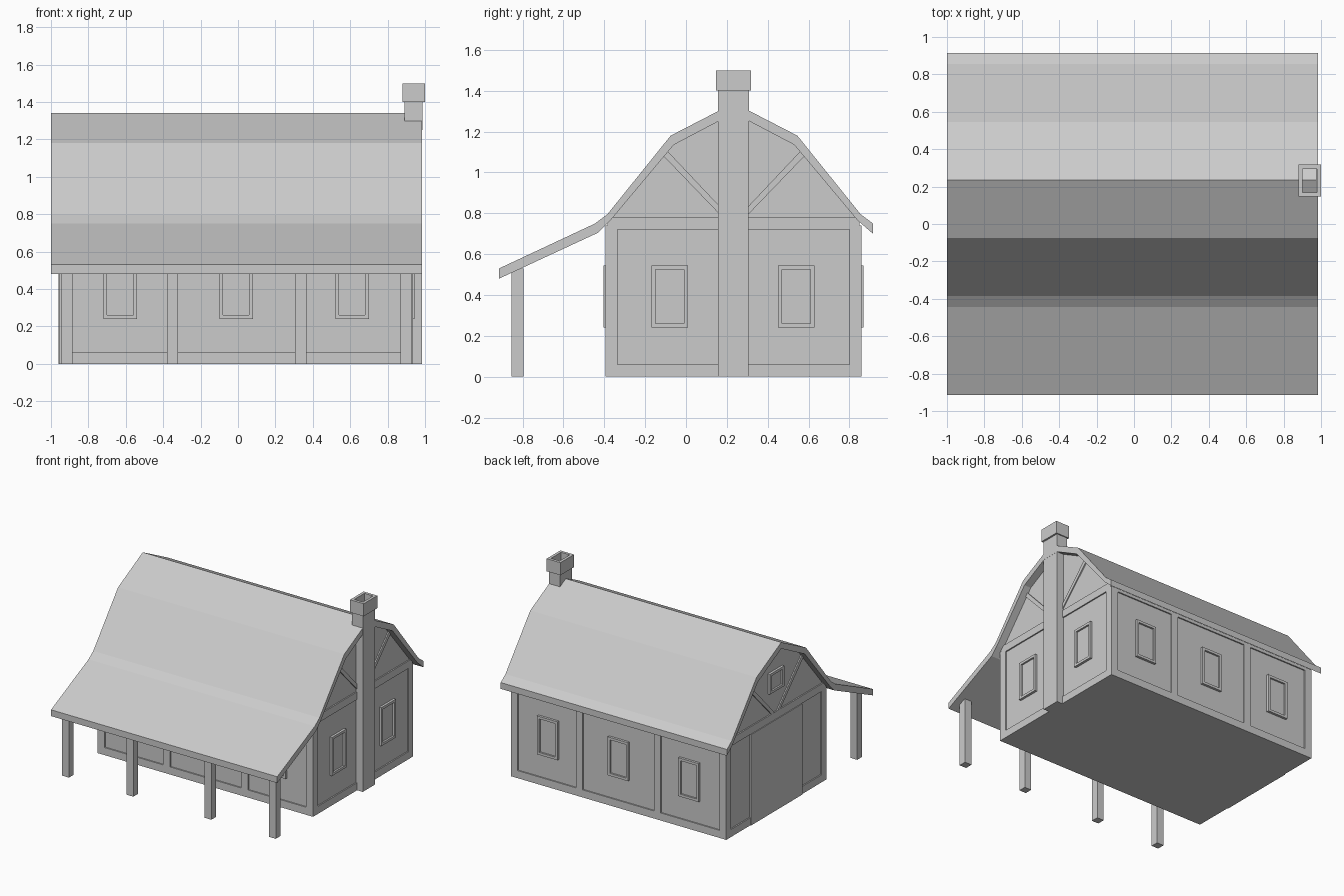
import bpy
import bmesh

cube = bpy.data.objects.get("Cube")
if cube:
    bpy.data.objects.remove(cube, do_unlink=True)

grey = bpy.data.materials.new("plain_grey")
grey.use_nodes = True
grey.diffuse_color = (0.6, 0.6, 0.6, 1)
grey.node_tree.nodes["Principled BSDF"].inputs["Base Color"].default_value = (0.6, 0.6, 0.6, 1)


def finish(name, bm):
    bmesh.ops.recalc_face_normals(bm, faces=bm.faces[:])
    mesh = bpy.data.meshes.new(name)
    bm.to_mesh(mesh)
    bm.free()
    mesh.materials.append(grey)
    obj = bpy.data.objects.new(name, mesh)
    bpy.context.scene.collection.objects.link(obj)
    return obj


def prism(name, profile, x0, x1):
    """Extrude a (y, z) outline along x."""
    bm = bmesh.new()
    face = bm.faces.new([bm.verts.new((x0, y, z)) for y, z in profile])
    out = bmesh.ops.extrude_face_region(bm, geom=[face])["geom"]
    moved = [v for v in out if isinstance(v, bmesh.types.BMVert)]
    bmesh.ops.translate(bm, verts=moved, vec=(x1 - x0, 0, 0))
    return finish(name, bm)


def boxes(name, parts):
    """One object from boxes given as (x0, x1, y0, y1, z0, z1)."""
    bm = bmesh.new()
    for x0, x1, y0, y1, z0, z1 in parts:
        for v in bmesh.ops.create_cube(bm, size=1)["verts"]:
            v.co = (x1 if v.co.x > 0 else x0, y1 if v.co.y > 0 else y0, z1 if v.co.z > 0 else z0)
    return finish(name, bm)


def tube(name, x0, x1, y0, y1, z0, z1, wall):
    """Open rectangular tube with a flat rim."""
    bm = bmesh.new()
    rings = []
    for inset, z in ((0, z0), (0, z1), (wall, z1), (wall, z0)):
        a, b, c, d = x0 + inset, x1 - inset, y0 + inset, y1 - inset
        rings.append([bm.verts.new((x, y, z)) for x, y in ((a, c), (b, c), (b, d), (a, d))])
    for r, s in zip(rings, rings[1:] + rings[:1]):
        for i in range(4):
            j = (i + 1) % 4
            bm.faces.new((r[i], r[j], s[j], s[i]))
    return finish(name, bm)


# Recessed wall planes: axis, plane position, outward direction
WALLS = {"front": ("y", -0.385, -1), "back": ("y", 0.85, 1),
         "left": ("x", 0.925, 1), "right": ("x", -0.945, -1)}
BEAM = 0.01


def on_wall(side, u0, u1, z0, z1, depth):
    """Box lying on a wall plane and standing out by depth."""
    axis, plane, sign = WALLS[side]
    a, b = sorted((plane - sign * 0.005, plane + sign * depth))
    return (u0, u1, a, b, z0, z1) if axis == "y" else (a, b, u0, u1, z0, z1)


def window(name, side, u, z0, z1, half=0.09, bar=0.02):
    inner = half - bar
    boxes(name, [on_wall(side, u - half, u - inner, z0, z1, 0.019),
                 on_wall(side, u + inner, u + half, z0, z1, 0.019),
                 on_wall(side, u - inner, u + inner, z0, z0 + bar, 0.019),
                 on_wall(side, u - inner, u + inner, z1 - bar, z1, 0.019),
                 on_wall(side, u - inner, u + inner, z0 + bar, z1 - bar, 0.005)])


# House body
MID = 0.235
prism("house_body", [(-0.385, 0), (0.85, 0), (0.85, 0.76), (0.535, 1.15),
                     (MID, 1.305), (-0.065, 1.15), (-0.385, 0.76)], -0.945, 0.925)

# Roof with the long porch slope at the front
roof_top = [(0.915, 0.75), (0.855, 0.795), (0.545, 1.18), (MID, 1.34),
            (-0.075, 1.18), (-0.385, 0.795), (-0.445, 0.75), (-0.915, 0.53)]
roof_under = [(-0.915, 0.48), (-0.43, 0.705), (-0.37, 0.765), (-0.06, 1.135),
              (MID, 1.29), (0.53, 1.135), (0.84, 0.765), (0.915, 0.70)]
prism("roof", roof_top + roof_under, -1, 0.985)

# Corner posts
boxes("corner_posts", [(x, x + 0.06, y, y + 0.06, 0, 0.74)
                       for x in (-0.955, 0.875) for y in (-0.395, 0.80)])

# Timber framing of the long walls
POSTS = (-0.35, 0.335)
for side in ("front", "back"):
    beams = [on_wall(side, -0.9, 0.88, 0, 0.06, BEAM), on_wall(side, -0.9, 0.88, 0.715, 0.74, BEAM)]
    beams += [on_wall(side, x - 0.03, x + 0.03, 0.06, 0.715, BEAM) for x in POSTS]
    boxes(side + "_timbers", beams)
    for i, x in enumerate((-0.63, -0.01, 0.61)):
        window(f"{side}_window_{i + 1}", side, x, 0.24, 0.545)

# Timber framing and braces of the gable walls
brace = [(MID, 0.722), (MID, 0.76), (-0.09, 1.104), (-0.115, 1.085)]
for side in ("left", "right"):
    _, plane, sign = WALLS[side]
    beams = [on_wall(side, -0.385, 0.85, 0.72, 0.78, BEAM)]
    if side == "left":
        beams.append(on_wall(side, -0.34, 0.81, 0, 0.06, BEAM))
    else:
        beams += [on_wall(side, -0.34, -0.085, 0, 0.06, BEAM),
                  on_wall(side, 0.555, 0.81, 0, 0.06, BEAM)]
    boxes(side + "_gable_timbers", beams)
    for label, pts in (("front", brace), ("back", [(2 * MID - y, z) for y, z in brace])):
        prism(f"{side}_{label}_brace", pts, plane - sign * 0.005, plane + sign * 0.009)

# Gable windows and barn door
window("left_window_front", "left", -0.08, 0.24, 0.545)
window("left_window_back", "left", 0.54, 0.24, 0.545)
window("attic_window", "right", MID, 0.95, 1.11)
boxes("barn_door", [on_wall("right", -0.085, 0.555, 0, 0.72, 0.016)])

# Porch posts
for i, x in enumerate((-0.915, POSTS[0], POSTS[1], 0.90)):
    boxes(f"porch_post_{i + 1}", [(x - 0.03, x + 0.03, -0.855, -0.795, 0, 0.53)])

# Chimney: solid stack outside the gable, open flue above the roof
boxes("chimney_stack", [(0.89, 0.985, 0.157, 0.307, 0, 1.28)])
tube("chimney_flue", 0.89, 0.986, 0.156, 0.308, 1.25, 1.41, 0.012)
tube("chimney_cap", 0.88, 1.0, 0.147, 0.317, 1.40, 1.50, 0.022)
